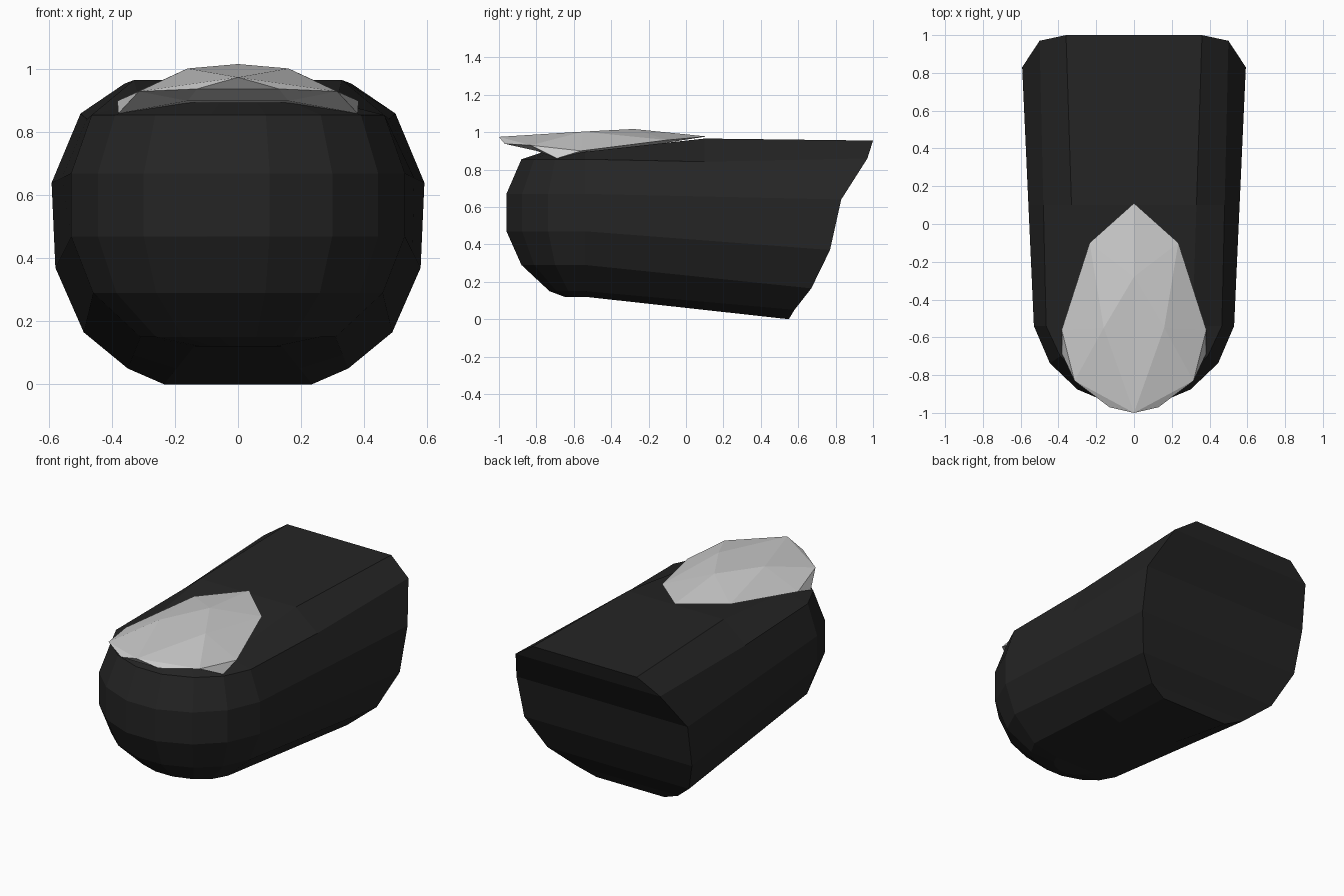
import bpy, bmesh

if "Cube" in bpy.data.objects:
    bpy.data.objects.remove(bpy.data.objects["Cube"])


def make_object(name, bm, colour=None):
    bmesh.ops.remove_doubles(bm, verts=bm.verts, dist=0.0005)
    bmesh.ops.recalc_face_normals(bm, faces=bm.faces)
    mesh = bpy.data.meshes.new(name)
    bm.to_mesh(mesh)
    bm.free()
    ob = bpy.data.objects.new(name, mesh)
    bpy.context.collection.objects.link(ob)
    if colour:
        mat = bpy.data.materials.new(name + "_colour")
        mat.diffuse_color = colour
        mat.use_nodes = True
        mat.node_tree.nodes["Principled BSDF"].inputs["Base Color"].default_value = mat.diffuse_color
        mesh.materials.append(mat)
    return ob


# Toe body: stacked U-shaped rows, running back -> shoulder -> round tip -> back
# (back x, y, z), (shoulder x, tip y, tip z), z offset at the middle
ROWS = [
    ((.235, .55, .00), (.14, -.65, .12), 0),
    ((.35, .58, .05), (.31, -.73, .15), 0),
    ((.49, .67, .165), (.46, -.88, .29), 0),
    ((.58, .77, .37), (.53, -.96, .47), 0),
    ((.592, .83, .64), (.53, -.96, .67), 0),
    ((.50, .97, .86), (.465, -.88, .855), -.015),
    ((.36, 1.0, .955), (.31, -.76, .895), .046),
]
TIP = [(1, 0), (.84, .47), (.565, .80), (.19, 1)]   # rounding of the tip


def row_points(row):
    (bx, by, bz), (sx, fy, fz), dz = row
    shoulder_y = -.54
    mid_y = .1
    t = (by - mid_y) / (by - shoulder_y)
    half = [(bx, by, bz),
            (bx + (sx - bx) * t, mid_y, bz + (fz - bz) * t + dz)]
    half += [(sx * a, shoulder_y + (fy - shoulder_y) * b, fz) for a, b in TIP]
    return half + [(-x, y, z) for x, y, z in reversed(half)]


bm = bmesh.new()
rows = [[bm.verts.new(p) for p in row_points(r)] for r in ROWS]
n = len(rows[0])
for lo, hi in zip(rows, rows[1:]):
    for i in range(n):                      # last span closes the back
        j = (i + 1) % n
        bm.faces.new((lo[i], lo[j], hi[j], hi[i]))
for row in (rows[0], rows[-1]):             # sole and top, in cross strips
    for i in range(n // 2 - 1):
        bm.faces.new((row[i], row[i + 1], row[n - 2 - i], row[n - 1 - i]))
make_object("toe_body", bm, (.018, .018, .018, 1))

# Nail: faceted leaf-shaped plate, half described and mirrored
P = {
    "back": (0, .11, .977), "side": (.235, -.10, .958), "wide": (.383, -.56, .90),
    "corner": (.315, -.83, .93), "tip": (0, -1, .975),
    "peak": (0, -.28, 1.017), "ridge": (.16, -.55, 1.003),
    "barb": (.38, -.69, .86), "lip": (.13, -.97, .938), "under": (.16, -.80, .90),
    "lip_mid": (0, -.97, .938), "under_mid": (0, -.80, .90), "core": (0, -.45, .89),
}
FACES = [
    "back side peak", "side ridge peak", "side wide ridge", "wide corner ridge",
    "ridge corner tip", "peak ridge tip",                       # top
    "wide barb corner", "corner lip tip", "lip lip_mid tip",    # rim
    "corner barb under", "corner under lip", "lip under under_mid lip_mid",
    "under barb core", "under core under_mid", "barb wide core",
    "wide side core", "side back core",                         # underside
]
bm = bmesh.new()
for s in (1, -1):
    vs = {k: bm.verts.new((s * x, y, z)) for k, (x, y, z) in P.items()}
    for f in FACES:
        bm.faces.new([vs[k] for k in f.split()])
make_object("nail", bm)
